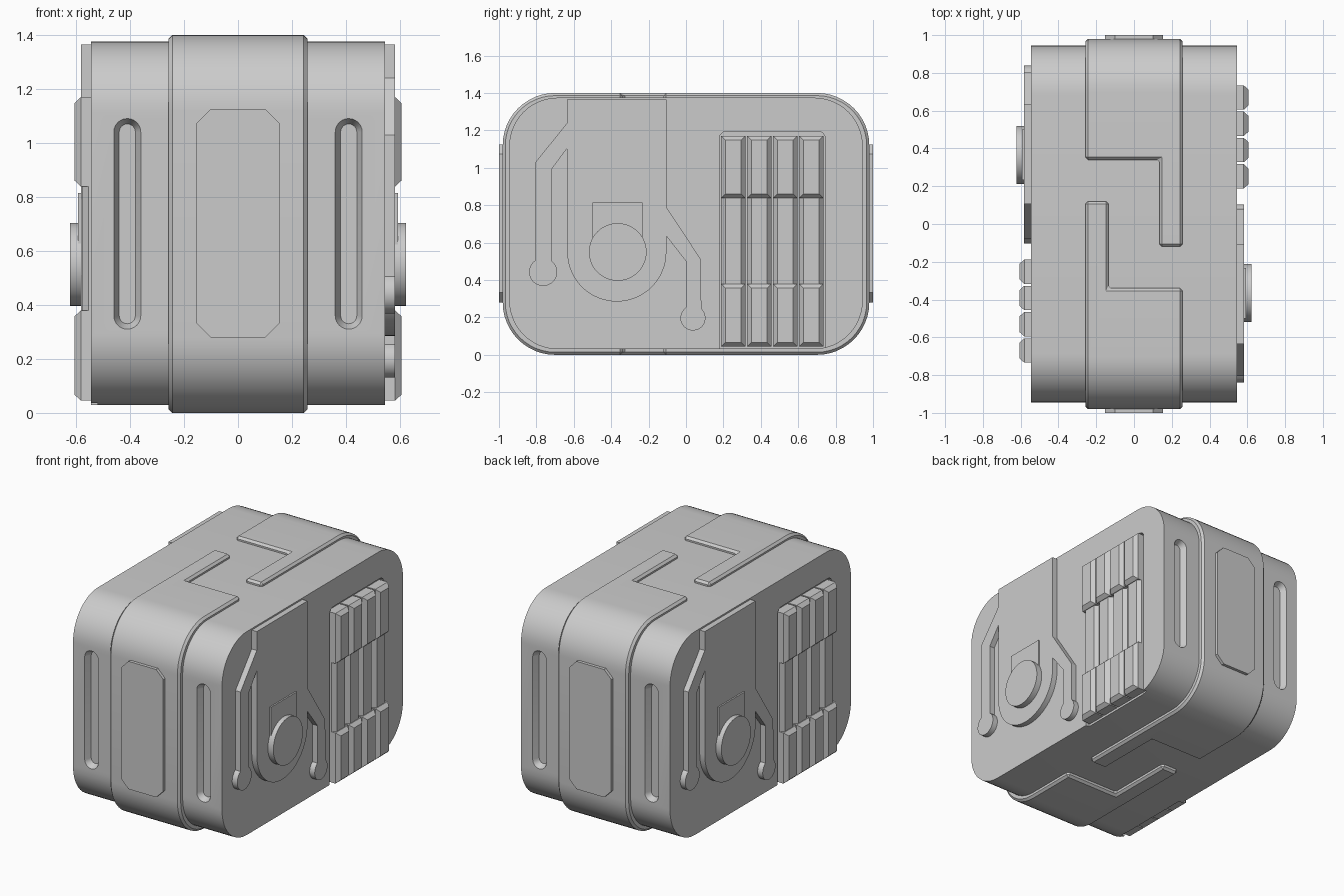
import bpy, bmesh
from math import pi, sin, cos, radians

if "Cube" in bpy.data.objects:
    bpy.data.objects.remove(bpy.data.objects["Cube"])


def loft(name, rings):
    """Closed solid through a list of equal-length point rings."""
    bm = bmesh.new()
    loops = [[bm.verts.new(p) for p in ring] for ring in rings]
    n = len(loops[0])
    bm.faces.new(loops[0])
    bm.faces.new(loops[-1])
    for a, b in zip(loops, loops[1:]):
        for i in range(n):
            j = (i + 1) % n
            bm.faces.new((a[i], a[j], b[j], b[i]))
    bmesh.ops.recalc_face_normals(bm, faces=bm.faces)
    me = bpy.data.meshes.new(name)
    bm.to_mesh(me)
    bm.free()
    ob = bpy.data.objects.new(name, me)
    bpy.context.collection.objects.link(ob)
    return ob


def side(name, pts, x0, x1):
    """Prism of a (y, z) outline along x."""
    return loft(name, [[(x, y, z) for y, z in pts] for x in (x0, x1)])


def arc(cy, cz, r, a0, a1, n=24):
    angs = [radians(a0 + (a1 - a0) * i / n) for i in range(n + 1)]
    return [(cy + r * cos(a), cz + r * sin(a)) for a in angs]


def rounded(y0, y1, z0, z1, r, n=12):
    return (arc(y1 - r, z1 - r, r, 90, 0, n) + arc(y1 - r, z0 + r, r, 0, -90, n)
            + arc(y0 + r, z0 + r, r, -90, -180, n) + arc(y0 + r, z1 - r, r, 180, 90, n))


def rect(y0, y1, z0, z1, c=0.0):
    return [(y0 + c, z0 + c), (y1 - c, z0 + c), (y1 - c, z1 - c), (y0 + c, z1 - c)]


def bake(ob):
    """Apply the modifiers of an object."""
    dg = bpy.context.evaluated_depsgraph_get()
    ob.data = bpy.data.meshes.new_from_object(ob.evaluated_get(dg))
    ob.modifiers.clear()


def boolean(ob, other, op):
    m = ob.modifiers.new("bool", 'BOOLEAN')
    m.object, m.operation, m.solver = other, op, 'EXACT'
    bake(ob)
    bpy.data.objects.remove(other)


def spin(ob):
    """Copy turned half a turn about z: the model has this symmetry."""
    c = ob.copy()
    c.name = ob.name + "_opposite"
    c.rotation_euler.z = pi
    bpy.context.collection.objects.link(c)
    return c


# Main body
body = side("body", rounded(-0.945, 0.945, 0.03, 1.375, 0.26), -0.545, 0.545)


# Pill-shaped slots in the front and back
def slot_ring(cx, r, y):
    pts = arc(cx, 1.04, r, 0, 180, 12) + arc(cx, 0.36, r, 180, 360, 12)
    return [(x, y, z) for x, z in pts]


for cx in (-0.41, 0.41):
    cutter = loft("slot_cutter", [slot_ring(cx, 0.05, -1.0), slot_ring(cx, 0.05, -0.945),
                                  slot_ring(cx, 0.03, -0.905)])
    cutter.hide_render = True
    other = spin(cutter)
    bpy.context.view_layer.update()
    boolean(body, cutter, 'DIFFERENCE')
    boolean(body, other, 'DIFFERENCE')

# Recess behind the bars, open at the bottom
outline = ([(0.178, -0.1), (0.745, -0.1)] + arc(0.705, 1.155, 0.04, 0, 90, 6)
           + arc(0.218, 1.155, 0.04, 90, 180, 6))
cutter = side("recess_cutter", outline, 0.52, 0.7)
cutter.hide_render = True
other = spin(cutter)
bpy.context.view_layer.update()
boolean(body, cutter, 'DIFFERENCE')
boolean(body, other, 'DIFFERENCE')

# Wrap-around clasp band: L-shaped ends on the top and bottom
band = side("clasp_band", rounded(-0.98, 0.98, 0.0, 1.4, 0.28), -0.4, 0.4)
plan = [(-0.257, -1.1), (0.257, -1.1), (0.257, -0.34), (-0.135, -0.34),
        (-0.135, 0.12), (-0.257, 0.12)]
cutter = loft("clasp_cutter", [[(x, y, z) for x, y in plan] for z in (-0.1, 1.5)])
boolean(band, cutter, 'INTERSECT')
bev = band.modifiers.new("bevel", 'BEVEL')
bev.width, bev.segments, bev.limit_method, bev.angle_limit = 0.014, 1, 'ANGLE', radians(40)
bake(band)

# Chamfered panel on the band
c = 0.052
panel_pts = [(-0.153 + c, 0.28), (0.153 - c, 0.28), (0.153, 0.28 + c), (0.153, 1.125 - c),
             (0.153 - c, 1.125), (-0.153 + c, 1.125), (-0.153, 1.125 - c), (-0.153, 0.28 + c)]
panel = loft("band_panel", [[(x, y, z) for x, z in panel_pts] for y in (-0.96, -1.0)])

# Side plate with two hanging straps
plate_pts = ([(-0.635, 1.365), (-0.105, 1.365), (-0.105, 0.79), (0.08, 0.51)]
             + arc(0.037, 0.197, 0.067, 48, -236) + [(0.0, 0.50), (-0.105, 0.635)]
             + arc(-0.37, 0.55, 0.265, 0, -180, 32) + [(-0.635, 1.105), (-0.72, 0.99)]
             + arc(-0.764, 0.443, 0.075, 54, -236) + [(-0.805, 1.03), (-0.635, 1.24)])
plate = side("side_plate", plate_pts, 0.53, 0.582)
pad = side("button_pad", rect(-0.5, -0.232, 0.55, 0.815), 0.56, 0.592)
button = side("round_button", arc(-0.365, 0.55, 0.154, 0, 352.5, 47), 0.56, 0.622)

parts = [band, panel, plate, pad, button]

# Four side bars, each a low middle with a raised cap at both ends
for i in range(4):
    y0 = 0.188 + i * 0.139
    for label, z0, z1, x in (("upper_cap", 0.838, 1.17, 0.605), ("middle", 0.3, 0.9, 0.577),
                             ("lower_cap", 0.045, 0.38, 0.605)):
        rings = [(0.51, 0.0), (x - 0.024, 0.0), (x, 0.022)]
        parts.append(loft(f"bar_{i + 1}_{label}",
                          [[(px, y, z) for y, z in rect(y0, y0 + 0.129, z0, z1, inset)]
                           for px, inset in rings]))

# Smooth shading with sharp edges kept, then the opposite half
bpy.ops.object.select_all(action='DESELECT')
for ob in parts + [body]:
    ob.select_set(True)
bpy.context.view_layer.objects.active = body
bpy.ops.object.shade_smooth_by_angle(angle=radians(25))
for ob in parts:
    spin(ob)
